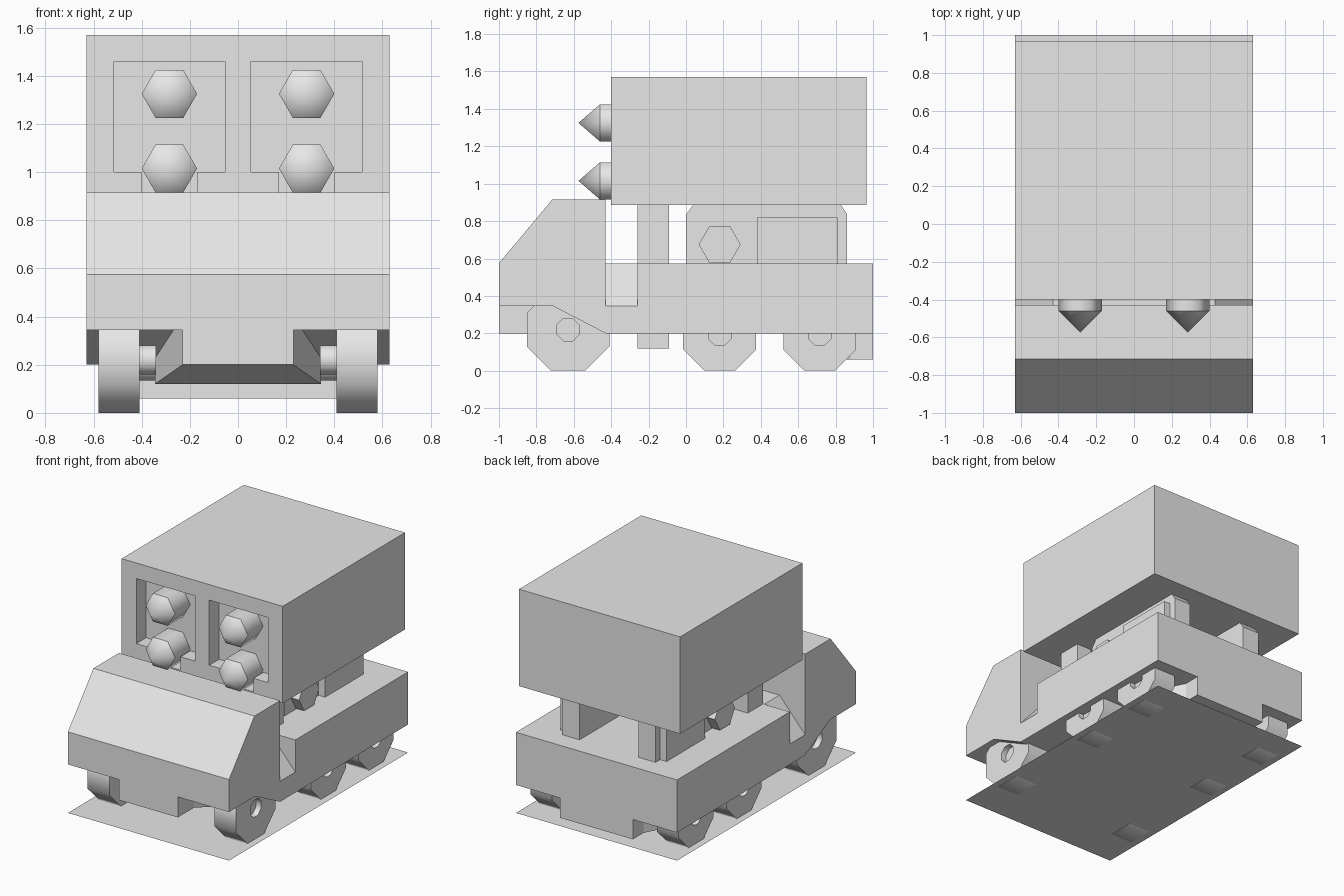
import bpy, bmesh, math
from mathutils import Matrix

if "Cube" in bpy.data.objects:
    bpy.data.objects.remove(bpy.data.objects["Cube"])

grey = bpy.data.materials.new("plain_grey")
grey.diffuse_color = (0.8, 0.8, 0.8, 1)
grey.use_nodes = True
grey.node_tree.nodes["Principled BSDF"].inputs["Base Color"].default_value = grey.diffuse_color


def finish(name, bm, smooth=None):
    bmesh.ops.recalc_face_normals(bm, faces=bm.faces[:])
    me = bpy.data.meshes.new(name)
    bm.to_mesh(me)
    bm.free()
    me.materials.append(grey)
    ob = bpy.data.objects.new(name, me)
    bpy.context.collection.objects.link(ob)
    if smooth:
        bpy.ops.object.select_all(action='DESELECT')
        ob.select_set(True)
        bpy.context.view_layer.objects.active = ob
        bpy.ops.object.shade_smooth_by_angle(angle=math.radians(smooth))
    return ob


def prism(name, profile, lo, hi, axis):
    """Extrude a profile of (y, z) along x, or of (x, z) along y."""
    bm = bmesh.new()
    put = (lambda a, b: (lo, a, b)) if axis == 'x' else (lambda a, b: (a, lo, b))
    f = bm.faces.new([bm.verts.new(put(a, b)) for a, b in profile])
    r = bmesh.ops.extrude_face_region(bm, geom=[f])
    d = (hi - lo, 0, 0) if axis == 'x' else (0, hi - lo, 0)
    bmesh.ops.translate(bm, vec=d, verts=[v for v in r['geom'] if isinstance(v, bmesh.types.BMVert)])
    return finish(name, bm)


def box(name, x0, x1, y0, y1, z0, z1):
    return prism(name, [(y0, z0), (y1, z0), (y1, z1), (y0, z1)], x0, x1, 'x')


def flare(name, a, b):
    """Block between two cross-sections given as (y, half width, z0, z1)."""
    bm = bmesh.new()
    for y, w, z0, z1 in (a, b):
        for x in (-w, w):
            for z in (z0, z1):
                bm.verts.new((x, y, z))
    bmesh.ops.convex_hull(bm, input=bm.verts[:])
    bmesh.ops.dissolve_limit(bm, angle_limit=0.01, verts=bm.verts[:], edges=bm.edges[:])
    return finish(name, bm)


def lathe(name, profiles, sides, centre, rot, turn, smooth):
    """Spin (radius, height) profiles about z, then rotate and place."""
    bm = bmesh.new()
    for prof in profiles:
        rings = []
        for r, h in prof:
            if r == 0:
                rings.append([bm.verts.new((0, 0, h))])
            else:
                angles = [2 * math.pi * (i + turn) / sides for i in range(sides)]
                rings.append([bm.verts.new((r * math.cos(t), r * math.sin(t), h)) for t in angles])
        for p, q in zip(rings, rings[1:]):
            for i in range(sides):
                j = (i + 1) % sides
                vs = [p[i % len(p)], p[j % len(p)], q[j % len(q)], q[i % len(q)]]
                bm.faces.new(list(dict.fromkeys(vs)))
    bmesh.ops.transform(bm, matrix=Matrix.Translation(centre) @ rot, verts=bm.verts[:])
    return finish(name, bm, smooth)


# Cab with sloped windscreen and wheel arches
prism("cab", [(-1, .345), (-1, .575), (-.715, .915), (-.43, .915), (-.43, .2), (-.71, .345)],
      -.63, .63, 'x')

# Chassis, with bevelled side steps behind the cab
prism("side_steps", [(-.63, .2), (.63, .2), (.63, .345), (.43, .572), (-.43, .572), (-.63, .345)],
      -.43, -.26, 'y')
box("flatbed", -.63, .63, -.26, 1, .2, .572)

# Bumper blocks and underbody
box("front_bumper", -.23, .23, -1, -.82, .2, .345)
flare("front_underbody", (-.82, .23, .2, .345), (-.48, .345, .12, .345))
box("cross_member", -.345, .345, -.26, -.09, .12, .2)
box("rear_bumper", -.285, .285, .88, 1, .06, .2)
flare("rear_underbody", (.88, .285, .06, .2), (.64, .41, .06, .2))

# Wheels with recessed hubs and axle stubs
for s, side in ((1, "right"), (-1, "left")):
    for y, flat, pos in ((-.63, .22, "front"), (.18, .195, "middle"), (.715, .195, "rear")):
        R, h = flat / math.cos(math.pi / 8), .065
        prof = [(0, .54), (h, .54), (h, .58), (R, .58), (R, .41), (h, .41), (h, .34), (0, .34)]
        lathe(f"wheel_{pos}_{side}", [prof], 8, (0, y, flat),
              Matrix.Rotation(s * math.pi / 2, 4, 'Y'), .5, 50)

    # Launcher supports
    a, b = sorted((s * .30, s * .42))
    box(f"front_post_{side}", a, b, -.26, -.09, .57, .89)
    a, b = sorted((s * .23, s * .365))
    prism(f"support_plate_{side}", [(0, .57), (.86, .57), (.86, .84), (.825, .89), (.04, .89), (0, .835)],
          a, b, 'x')
    a, b = sorted((s * .365, s * .415))
    box(f"support_box_{side}", a, b, .38, .81, .57, .82)

# Hexagonal pivot
lathe("pivot", [[(0, -.43), (.112, -.43), (.112, .43), (0, .43)]], 6, (0, .18, .675),
      Matrix.Rotation(math.pi / 2, 4, 'Y') @ Matrix.Rotation(math.pi / 2, 4, 'Z'), 0, None)

# Launcher box with two stepped openings
launcher = box("launcher", -.63, .63, -.40, .965, .885, 1.57)
for s in (1, -1):
    c = s * .285
    cutter = prism("opening_cutter", [(c - .23, 1.0), (c - .115, 1.0), (c - .115, .905), (c + .115, .905),
                                      (c + .115, 1.0), (c + .23, 1.0), (c + .23, 1.46), (c - .23, 1.46)],
                   -.5, -.29, 'y')
    cutter.hide_render = True
    mod = launcher.modifiers.new("opening", 'BOOLEAN')
    mod.operation, mod.solver, mod.object = 'DIFFERENCE', 'EXACT', cutter
    bpy.context.view_layer.objects.active = launcher
    bpy.ops.object.modifier_apply(modifier=mod.name)
    bpy.data.objects.remove(cutter)

    # Rockets
    for z, row in ((1.325, "upper"), (1.015, "lower")):
        lathe(f"rocket_{row}_{'right' if s > 0 else 'left'}",
              [[(.115, .28), (.115, .46)], [(.115, .46), (0, .575)]], 6, (c, 0, z),
              Matrix.Rotation(math.pi / 2, 4, 'X'), 0, 62)

# Base sheet
bm = bmesh.new()
bm.faces.new([bm.verts.new(p) for p in ((-.63, -1, .002), (.63, -1, .002), (.63, 1, .002), (-.63, 1, .002))])
finish("base_sheet", bm)
